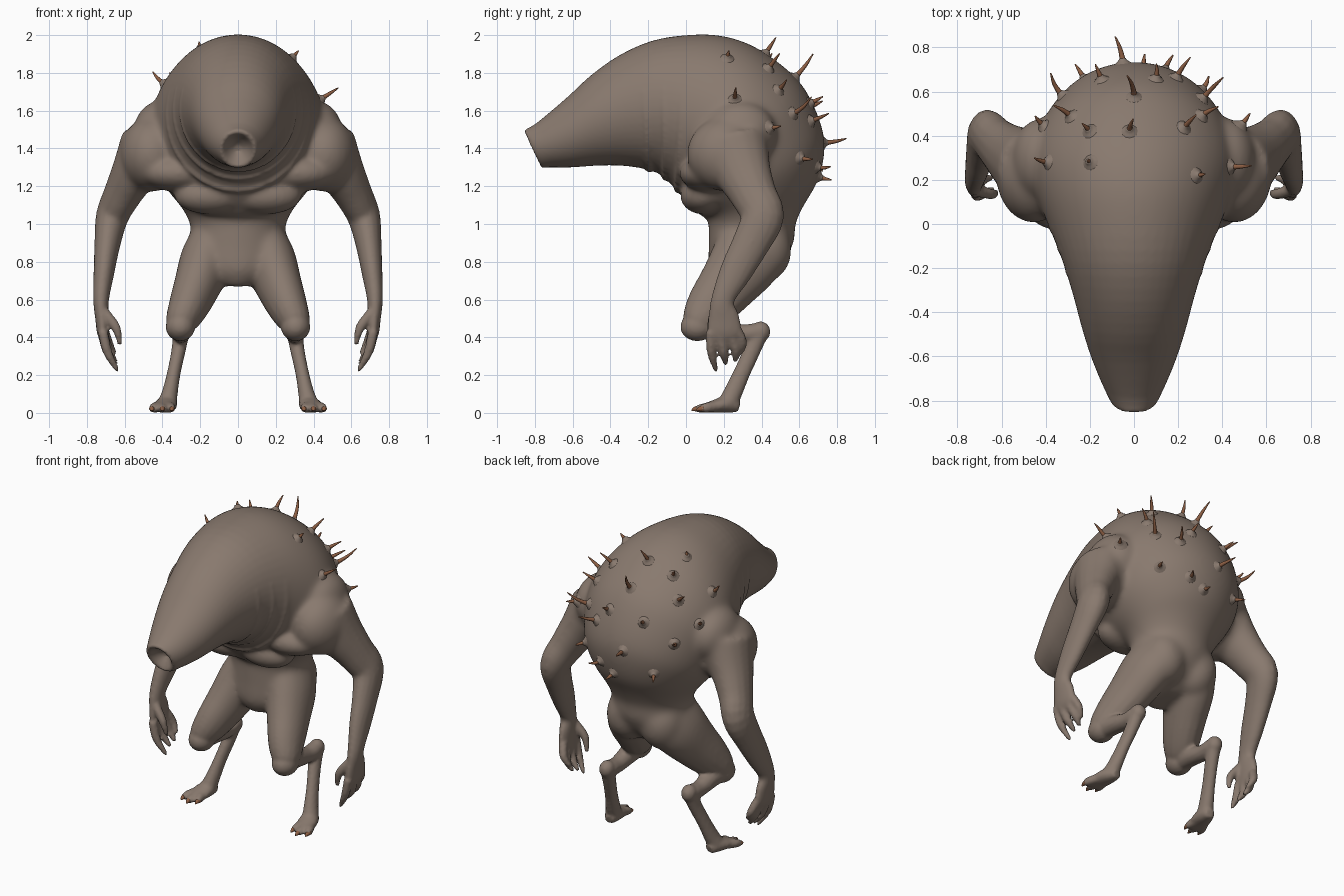
import bpy, bmesh, math, random
from mathutils import Vector, Matrix
from mathutils.bvhtree import BVHTree

if "Cube" in bpy.data.objects:
    bpy.data.objects.remove(bpy.data.objects["Cube"])

random.seed(4)


def material(name, rgb):
    m = bpy.data.materials.new(name)
    m.diffuse_color = (*rgb, 1)
    m.use_nodes = True
    m.node_tree.nodes["Principled BSDF"].inputs["Base Color"].default_value = m.diffuse_color
    return m


skin = material("brown_grey_skin", (0.25, 0.193, 0.157))
horn = material("rust_horn", (0.27, 0.115, 0.058))


def spline(rows, n=4):
    """Catmull-Rom resampling of a list of number rows."""
    out = []
    for i in range(len(rows) - 1):
        p0, p1, p2 = rows[max(i - 1, 0)], rows[i], rows[i + 1]
        p3 = rows[min(i + 2, len(rows) - 1)]
        for k in range(n):
            t = k / n
            out.append([0.5 * (2 * b + (c - a) * t + (2 * a - 5 * b + 4 * c - d) * t * t
                               + (3 * b - a - 3 * c + d) * t ** 3)
                        for a, b, c, d in zip(p0, p1, p2, p3)])
    return out + [list(rows[-1])]


def skin_rings(bm, rings):
    """Closed surface through a list of rings of points."""
    vs = [[bm.verts.new(p) for p in r] for r in rings]
    n = len(vs[0])
    faces = [bm.faces.new((a[i], a[(i + 1) % n], b[(i + 1) % n], b[i]))
             for a, b in zip(vs, vs[1:]) for i in range(n)]
    faces += [bm.faces.new(vs[0]), bm.faces.new(vs[-1])]
    bmesh.ops.recalc_face_normals(bm, faces=faces)


def tube(bm, rows, side=1, n=4, seg=16):
    """Limb through rows of x, y, z, sideways radius, other radius."""
    rows = spline([r if len(r) == 5 else (*r, r[3]) for r in rows], n)
    pts = [Vector((r[0] * side, r[1], r[2])) for r in rows]
    rings = []
    for i, r in enumerate(rows):
        t = (pts[min(i + 1, len(pts) - 1)] - pts[max(i - 1, 0)]).normalized()
        ref = Vector((1, 0, 0)) if abs(t.x) < 0.9 else Vector((0, 1, 0))
        a = (ref - t * ref.dot(t)).normalized()
        b = t.cross(a)
        rings.append([pts[i] + a * max(r[3], .002) * math.cos(w) + b * max(r[4], .002) * math.sin(w)
                      for w in (2 * math.pi * k / seg for k in range(seg))])
    skin_rings(bm, rings)


def ball(bm, c, r):
    m = Matrix.Translation(c) @ Matrix.Diagonal((*r, 1))
    bmesh.ops.create_uvsphere(bm, u_segments=24, v_segments=16, radius=1, matrix=m)


def finish(bm, name, mat):
    me = bpy.data.meshes.new(name)
    bm.to_mesh(me)
    bm.free()
    me.materials.append(mat)
    me.polygons.foreach_set("use_smooth", [True] * len(me.polygons))
    ob = bpy.data.objects.new(name, me)
    bpy.context.collection.objects.link(ob)
    return ob


# Torso and snout: top y, top z, bottom y, bottom z, half width
torso = [(-.745, 1.42, -.735, 1.38, .02), (-.79, 1.455, -.755, 1.35, .05),
         (-.86, 1.49, -.77, 1.30, .09), (-.79, 1.535, -.72, 1.30, .13),
         (-.63, 1.67, -.60, 1.30, .19), (-.50, 1.79, -.45, 1.31, .235),
         (-.35, 1.895, -.30, 1.305, .275), (-.18, 1.97, -.15, 1.27, .325),
         (0, 2.0, -.05, 1.18, .38), (.17, 2.0, 0, 1.12, .425), (.33, 1.955, .03, 1.09, .46),
         (.47, 1.87, .05, 1.07, .475), (.60, 1.755, .07, 1.05, .46), (.68, 1.62, .085, 1.04, .43),
         (.73, 1.47, .10, 1.035, .395), (.73, 1.35, .11, 1.03, .36), (.695, 1.22, .115, 1.02, .315),
         (.625, 1.10, .12, 1.0, .275), (.58, 1.0, .12, .96, .25), (.57, .90, .12, .87, .255),
         (.50, .78, .12, .75, .20), (.38, .69, .17, .665, .09)]


def section_point(s, w, grow=1.0):
    c = Vector((0, (s[0] + s[2]) / 2, (s[1] + s[3]) / 2))
    up = Vector((0, s[0], s[1])) - c
    return c + (up * math.cos(w) + Vector((s[4], 0, 0)) * math.sin(w)) * grow


bm = bmesh.new()
skin_rings(bm, [[section_point(s, 2 * math.pi * k / 48) for k in range(48)]
                for s in spline(torso, 3)])

# Skin folds round the underside of the neck
for s in (spline(torso, 3)[i] for i in (20, 22, 24)):
    fold = []
    for k in range(17):
        w = math.radians(75 + 210 * k / 16)
        fold.append((*section_point(s, w), .004 + .011 * math.sin(math.pi * k / 16)))
    tube(bm, fold, 1, 2, 10)

for side in (1, -1):
    # Shoulder, its slope up to the hump, chest muscles and buttock
    ball(bm, (.455 * side, .22, 1.37), (.17, .215, .20))
    ball(bm, (.42 * side, .29, 1.48), (.135, .19, .17))
    ball(bm, (.31 * side, .12, 1.27), (.21, .155, .10))
    ball(bm, (.15 * side, .09, 1.15), (.19, .12, .10))
    ball(bm, (.12 * side, .41, .86), (.14, .15, .17))
    # Arm
    tube(bm, [(.47, .25, 1.42, .16, .19), (.545, .30, 1.28, .125, .155), (.615, .36, 1.15, .10, .125),
              (.665, .405, 1.04, .088, .115), (.69, .345, .90, .07, .10), (.71, .26, .74, .055, .085),
              (.725, .195, .60, .042, .062), (.72, .20, .50, .036, .085), (.715, .205, .42, .03, .09),
              (.70, .21, .37, .018, .07)], side)
    # Elbow
    ball(bm, (.665 * side, .43, 1.045), (.08, .085, .075))
    # Fingers and thumb
    for f in ([(.715, .13, .43), (.69, .135, .32), (.635, .16, .22)],
              [(.715, .18, .41), (.69, .20, .32), (.64, .21, .255)],
              [(.71, .235, .41), (.685, .265, .33), (.645, .26, .27)],
              [(.71, .27, .44), (.685, .30, .37), (.65, .285, .31)],
              [(.705, .15, .53), (.645, .135, .45), (.625, .145, .36)]):
        tube(bm, [(*p, r) for p, r in zip(f, (.027, .025, .012))], side, 4, 10)
    # Thigh
    tube(bm, [(.13, .37, .90, .13, .20), (.17, .31, .80, .14, .19), (.215, .22, .68, .125, .16),
              (.265, .125, .56, .105, .13), (.30, .07, .48, .083, .095), (.305, .045, .42, .055, .05)], side)
    ball(bm, (.305 * side, .06, .455), (.078, .09, .075))
    # Calf running back to the raised hock
    tube(bm, [(.305, .06, .46, .068), (.30, .17, .445, .06), (.30, .29, .42, .05), (.30, .37, .425, .05),
              (.30, .41, .43, .035)], side)
    ball(bm, (.30 * side, .395, .43), (.047, .052, .055))
    # Lower shank and foot
    tube(bm, [(.30, .395, .43, .045), (.315, .35, .33, .038, .045), (.34, .295, .21, .036, .045),
              (.36, .25, .11, .042, .05), (.375, .22, .05, .05, .05), (.385, .20, .03, .04, .03)], side)
    tube(bm, [(.365, .28, .03, .03, .03), (.375, .22, .045, .055, .045), (.39, .15, .035, .062, .034),
              (.40, .10, .025, .055, .024)], side)
    for x, y in ((.35, .075), (.40, .05), (.455, .075)):
        tube(bm, [(.385 + (x - .39) * .5, .16, .035, .03), ((.39 + x) / 2 + (x - .39) * .3, .11, .028, .028),
                  (x, y, .02, .02)], side, 4, 10)

# Fuse the parts, then soften the joints strongly on the trunk and lightly elsewhere
rough = finish(bm, "rough_parts", skin)
rm = rough.modifiers.new("blend_parts", 'REMESH')
rm.mode, rm.voxel_size = 'VOXEL', .011
fused = bpy.data.meshes.new_from_object(rough.evaluated_get(bpy.context.evaluated_depsgraph_get()))
bpy.data.objects.remove(rough)
bm = bmesh.new()
bm.from_mesh(fused)
fused.materials.clear()
body = finish(bm, "creature_body", skin)
trunk = body.vertex_groups.new(name="trunk")
for v in body.data.vertices:
    x, y, z = v.co
    wt = min(1, max(0, (z - .55) / .15)) * min(1, max(0.06, (y + .05) / .12)) * min(1, max(0, (.68 - abs(x)) / .1))
    if wt > 0 and y > -.6:
        trunk.add([v.index], wt, 'REPLACE')
for name, times, group in (("soften_trunk", 45, "trunk"), ("soften_all", 4, "")):
    sm = body.modifiers.new(name, 'SMOOTH')
    sm.factor, sm.iterations, sm.vertex_group = .5, times, group

# Back spikes: aim point on the hump and length, planted on the body surface
spikes = [(-.05, .73, 1.43, .13), (0, .57, 1.77, .15), (-.02, .42, 1.9, .08), (-.2, .42, 1.85, .06),
          (-.3, .5, 1.75, .10), (-.36, .62, 1.5, .12), (-.42, .45, 1.6, .08), (-.4, .28, 1.75, .08),
          (-.2, .28, 1.93, .04), (.23, .44, 1.83, .10), (.34, .6, 1.6, .15), (.2, .68, 1.55, .10),
          (.14, .7, 1.3, .07), (.48, .26, 1.68, .09), (.28, .22, 1.87, .05), (-.22, .65, 1.3, .07),
          (.3, .6, 1.35, .08), (.04, .7, 1.25, .07), (.32, .5, 1.72, .08), (.1, .66, 1.64, .07),
          (-.15, .66, 1.62, .07), (.42, .42, 1.5, .06)]
tree = BVHTree.FromObject(body, bpy.context.evaluated_depsgraph_get())
core = Vector((0, .25, 1.45))
bm, roots = bmesh.new(), bmesh.new()
for x, y, z, length in spikes:
    aim = (Vector((x, y, z)) - core).normalized()
    hit, normal, _, _ = tree.ray_cast(core + aim * 2, -aim)
    if hit is None:
        continue
    bend = Vector((random.uniform(-.3, .3), random.uniform(-.1, .2), random.uniform(0, .3)))
    rows = [(*(hit + (normal * t + bend * t * t) * length), r)
            for t, r in ((-.12, .02), (.06, .016), (.25, .012), (.6, .009), (1, .003))]
    tube(bm, rows, 1, 3, 8)
    # Flared skin at the root
    tube(roots, [(*(hit + normal * h), r) for h, r in ((-.012, .05), (.002, .033), (.012, .021), (.022, .014))], 1, 3, 12)
finish(bm, "back_spikes", horn)
finish(roots, "spike_roots", skin)

# Toe claws
bm = bmesh.new()
for side in (1, -1):
    for x, y in ((.35, .075), (.40, .05), (.455, .075)):
        tube(bm, [(x, y + .02, .024, .016), (x, y - .005, .02, .012), (x, y - .02, .012, .003)], side, 3, 8)
finish(bm, "toe_claws", horn)
